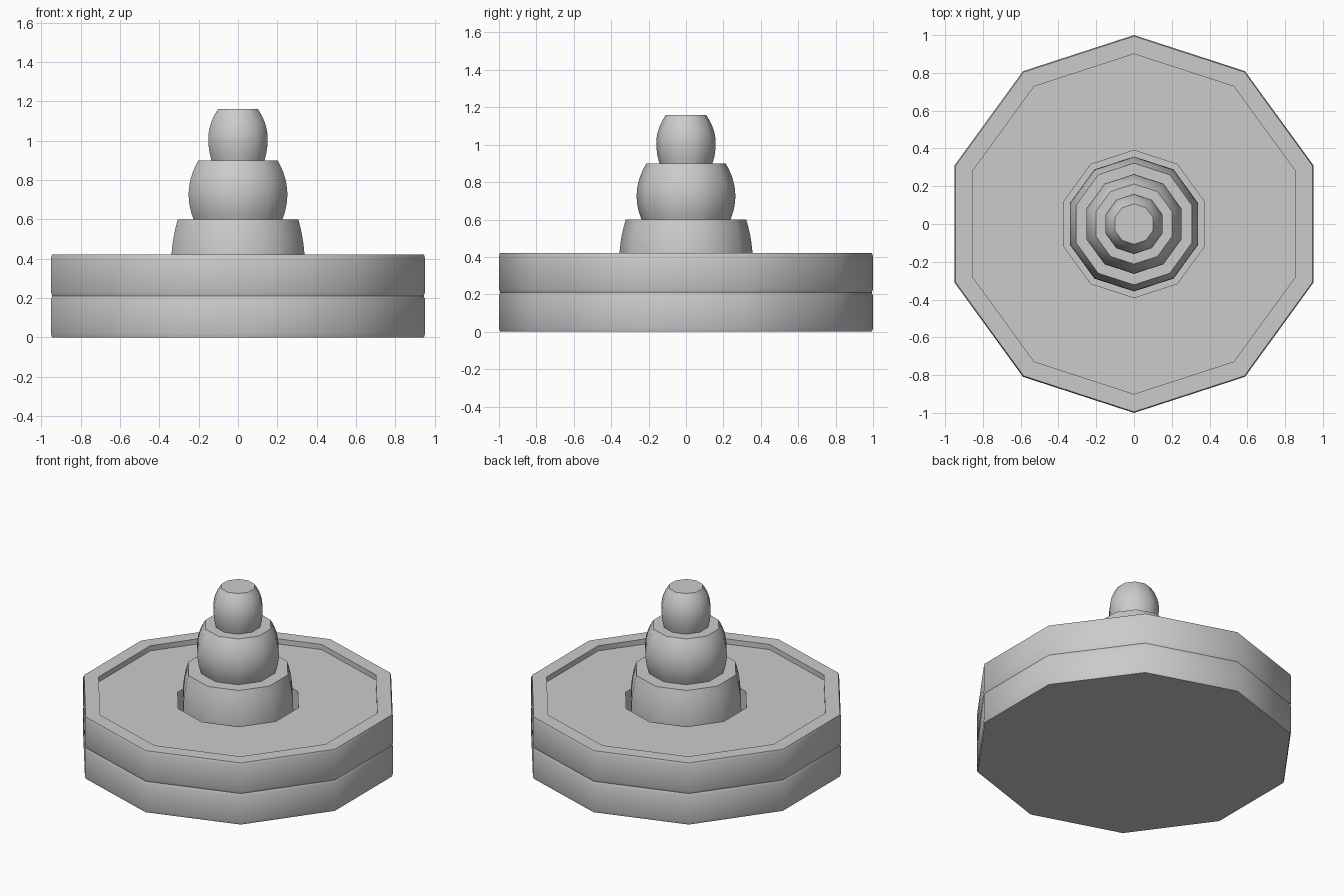
import bpy, bmesh
from math import cos, sin, pi, radians

if "Cube" in bpy.data.objects:
    bpy.data.objects.remove(bpy.data.objects["Cube"])

SIDES = 10


def lathe(name, profile, ring=False, mat=None):
    """Ten-sided turned part; ring=True joins the profile into a closed loop."""
    bm = bmesh.new()
    loops = [[bm.verts.new((r * cos(pi / 2 + 2 * pi * i / SIDES),
                            r * sin(pi / 2 + 2 * pi * i / SIDES), z))
              for i in range(SIDES)] for r, z in profile]
    pairs = list(zip(loops, loops[1:]))
    if ring:
        pairs.append((loops[-1], loops[0]))
    for a, b in pairs:
        for i in range(SIDES):
            j = (i + 1) % SIDES
            bm.faces.new((a[i], a[j], b[j], b[i]))
    if not ring:
        bm.faces.new(loops[0])
        bm.faces.new(loops[-1])
    bmesh.ops.recalc_face_normals(bm, faces=bm.faces)
    mesh = bpy.data.meshes.new(name)
    bm.to_mesh(mesh)
    bm.free()
    obj = bpy.data.objects.new(name, mesh)
    bpy.context.collection.objects.link(obj)
    if mat:
        mesh.materials.append(mat)
    bpy.ops.object.select_all(action='DESELECT')
    obj.select_set(True)
    bpy.context.view_layer.objects.active = obj
    bpy.ops.object.shade_smooth_by_angle(angle=radians(40))
    return obj


stone = bpy.data.materials.new("dark_stone")
stone.diffuse_color = (0.53, 0.53, 0.53, 1)
stone.use_nodes = True
stone.node_tree.nodes["Principled BSDF"].inputs["Base Color"].default_value = stone.diffuse_color

# Lower slab of the basin, solid, slightly eased edges
lathe("basin_base", [(.994, 0), (1, .018), (1, .192), (.993, .21)], mat=stone)

# Upper rim of the basin
lathe("basin_rim", [(.993, .21), (1, .228), (1, .402), (.994, .42),
                    (.9, .42), (.9, .21)], ring=True, mat=stone)

# Sunken floor with a central opening around the column
lathe("basin_floor", [(.9, .21), (.9, .385), (.39, .385), (.39, .21)], ring=True)

# Bulging tiers: (bottom z, top z, bottom radius, widest radius, top radius)
tiers = {
    "lower_tier": (.21, .60, .335, .357, .322),
    "middle_tier": (.60, .90, .238, .264, .212),
    "top_tier": (.90, 1.16, .142, .159, .107),
}
for name, (z0, z1, r0, rm, r1) in tiers.items():
    zm = z0 + .42 * (z1 - z0)
    profile = []
    for k in range(11):
        t = k / 10
        z = z0 + t * (z1 - z0)
        u = (z - zm) / ((z1 - zm) if z > zm else (zm - z0))
        end = r1 if z > zm else r0
        profile.append((rm - (rm - end) * u * u, z))
    lathe(name, profile)
